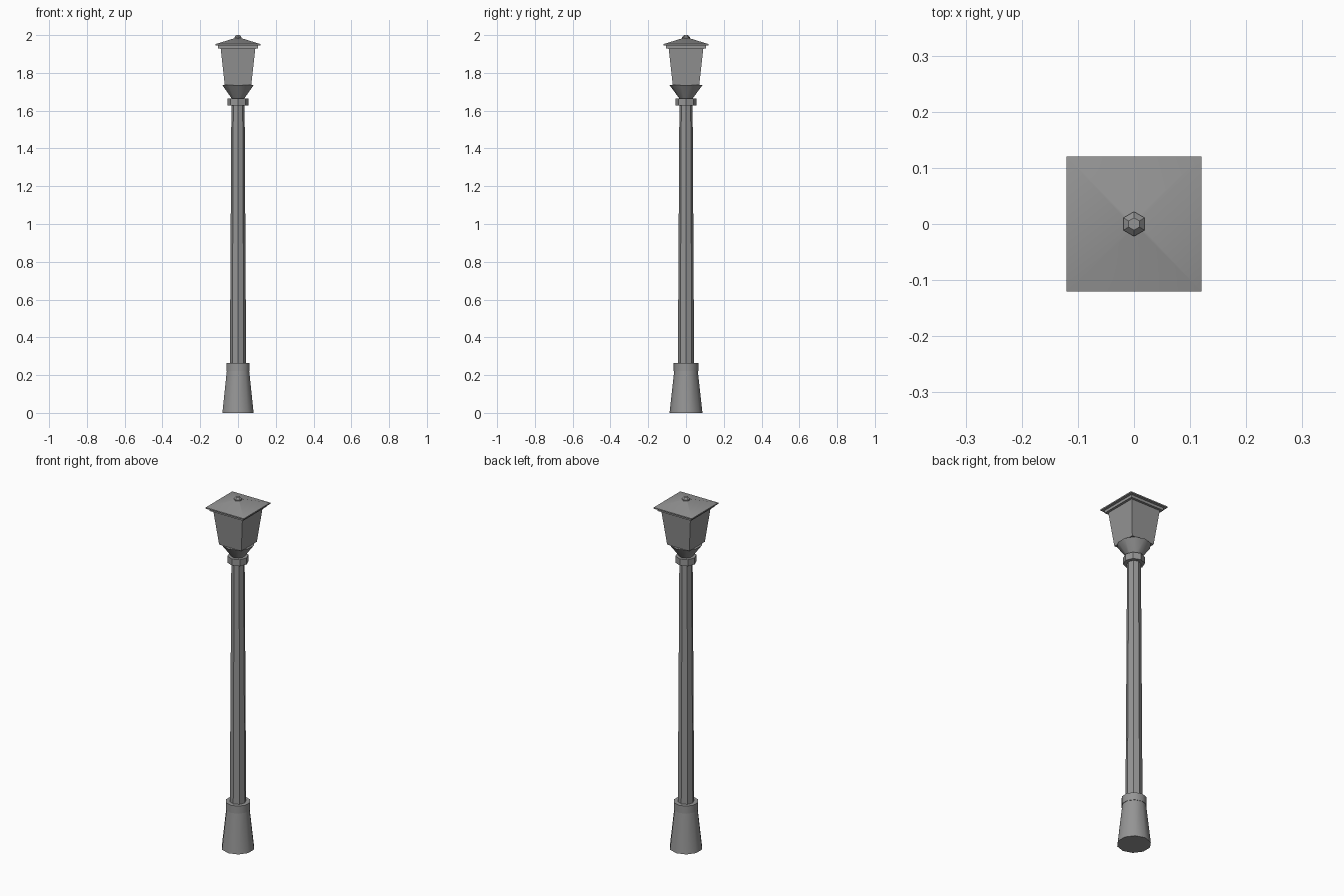
import bpy
import math

cube = bpy.data.objects.get("Cube")
if cube:
    bpy.data.objects.remove(cube, do_unlink=True)

metal = bpy.data.materials.new("grey_metal")
metal.use_nodes = True
GREY = (0.3, 0.3, 0.3, 1)
metal.diffuse_color = GREY
metal.node_tree.nodes["Principled BSDF"].inputs["Base Color"].default_value = GREY


def lathe(name, sides, profile, turn=0.0, smooth=False):
    """Stack rings of (radius, height) with a vertex at angle turn, capped at both ends."""
    verts, faces = [], []
    for r, z in profile:
        for i in range(sides):
            a = turn + math.tau * i / sides
            verts.append((r * math.cos(a), r * math.sin(a), z))
    for k in range(len(profile) - 1):
        for i in range(sides):
            j = (i + 1) % sides
            lo, hi = k * sides, (k + 1) * sides
            faces.append((lo + i, lo + j, hi + j, hi + i))
    faces.append(tuple(reversed(range(sides))))
    faces.append(tuple(range(len(verts) - sides, len(verts))))
    mesh = bpy.data.meshes.new(name)
    mesh.from_pydata(verts, [], faces)
    mesh.materials.append(metal)
    ob = bpy.data.objects.new(name, mesh)
    bpy.context.collection.objects.link(ob)
    if smooth:
        bpy.ops.object.select_all(action="DESELECT")
        ob.select_set(True)
        bpy.context.view_layer.objects.active = ob
        bpy.ops.object.shade_smooth_by_angle(angle=math.radians(40))
    return ob


def square(name, profile, smooth=False):
    """Square stack aligned to the axes, given (half width, height) pairs."""
    return lathe(name, 4, [(h * math.sqrt(2), z) for h, z in profile], math.pi / 4, smooth)


UP = math.pi / 2

# Foot and post
lathe("base", 10, [(0.087, 0), (0.062, 0.225)], UP, True)
lathe("base_collar", 10, [(0.065, 0.222), (0.065, 0.265)], UP, True)
lathe("post", 8, [(0.043, 0.26), (0.035, 1.64)])
lathe("top_collar", 8, [(0.055, 1.628), (0.055, 1.665)])

# Lantern
lathe("lantern_cup", 10, [(0.032, 1.66), (0.087, 1.735)], UP, True)
square("lantern_body", [(0.07, 1.735), (0.092, 1.932)])
square("roof_trim", [(0.105, 1.93), (0.105, 1.947)])
square("roof", [(0.12, 1.945), (0.12, 1.952), (0.004, 1.988)], True)
lathe("finial", 6, [(0.011, 1.968), (0.022, 1.979), (0.022, 1.989), (0.011, 2.0)], UP)
